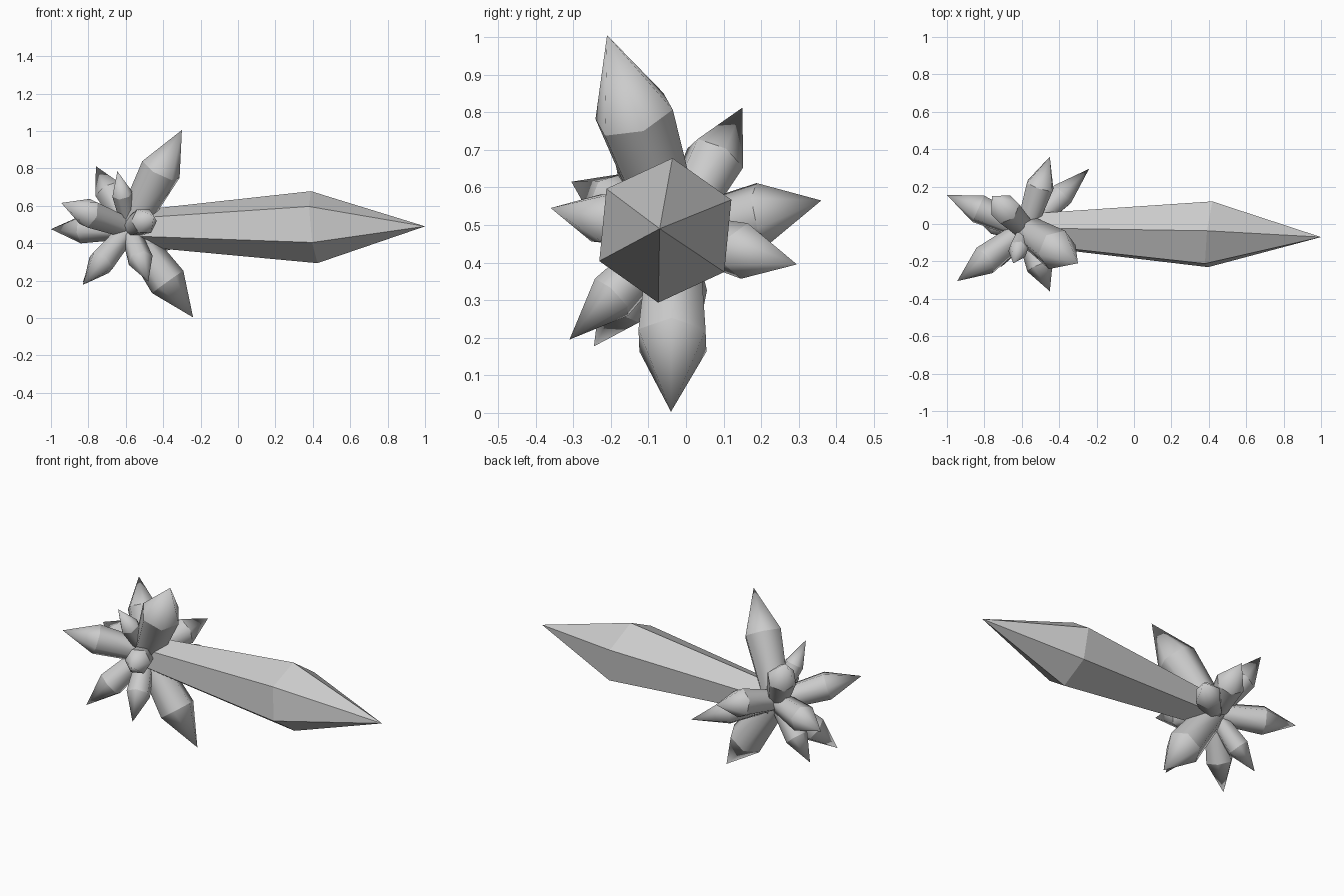
import bpy, bmesh, math
from mathutils import Vector

cube = bpy.data.objects.get("Cube")
if cube:
    bpy.data.objects.remove(cube, do_unlink=True)

SIDES = 6
CORE = Vector((-0.58, -0.03, 0.478))   # shared root of every shard

grey = bpy.data.materials.new("crystal_grey")
grey.use_nodes = True
grey.diffuse_color = (0.6, 0.6, 0.6, 1)
grey.node_tree.nodes["Principled BSDF"].inputs["Base Color"].default_value = (0.6, 0.6, 0.6, 1)


def crystal(name, tip, radius, spin=0, shoulder=0.6, taper=0.72, facing=None, smooth=True):
    """Six-sided shard widening from the core to a shoulder, then a point."""
    tip = Vector(tip)
    axis = Vector(facing or tip - CORE).normalized()
    up = Vector((0, 0, 1))
    u = (up - axis * up.dot(axis)).normalized()
    v = axis.cross(u)
    bm = bmesh.new()

    def ring(center, r):
        angles = [math.radians(spin) + math.tau * i / SIDES for i in range(SIDES)]
        return [bm.verts.new(center + (u * math.cos(a) + v * math.sin(a)) * r) for a in angles]

    low = ring(CORE, radius * taper)
    high = ring(CORE.lerp(tip, shoulder), radius)
    point = bm.verts.new(tip)
    bm.faces.new(low[::-1])
    for i in range(SIDES):
        j = (i + 1) % SIDES
        bm.faces.new((low[i], low[j], high[j], high[i]))
        bm.faces.new((high[i], high[j], point))
    bmesh.ops.recalc_face_normals(bm, faces=bm.faces)
    for f in bm.faces:
        f.smooth = smooth
    # Crisp shoulder and root edges
    for loop in (low, high):
        for i in range(SIDES):
            bm.edges.get((loop[i], loop[(i + 1) % SIDES])).smooth = False
    mesh = bpy.data.meshes.new(name)
    bm.to_mesh(mesh)
    bm.free()
    mesh.materials.append(grey)
    bpy.context.collection.objects.link(bpy.data.objects.new(name, mesh))


# Long main shard
crystal("main_crystal", (1.0, -0.07, 0.49), 0.194, -5, shoulder=0.625, taper=0.48,
        facing=(1, -0.11, 0.1), smooth=False)

# Cluster of small shards around the root
crystal("upper_crystal", (-0.30, -0.21, 1.005), 0.112, 42)
crystal("lower_crystal", (-0.24, -0.04, 0.003), 0.103)
crystal("back_crystal", (-0.45, 0.36, 0.565), 0.083)
crystal("back_left_crystal", (-0.24, 0.295, 0.395), 0.075, shoulder=0.57)
crystal("back_upper_crystal", (-0.76, 0.15, 0.812), 0.083)
crystal("end_crystal", (-1.0, 0.155, 0.475), 0.08, 15)
crystal("front_end_crystal", (-0.945, -0.305, 0.615), 0.083, 15)
crystal("front_crystal", (-0.45, -0.36, 0.545), 0.073, 30)
crystal("front_lower_end_crystal", (-0.83, -0.245, 0.177), 0.077)
crystal("front_lower_crystal", (-0.48, -0.31, 0.195), 0.068)
crystal("lower_end_crystal", (-0.83, 0.015, 0.19), 0.064)
crystal("front_upper_crystal", (-0.645, -0.21, 0.785), 0.055)
